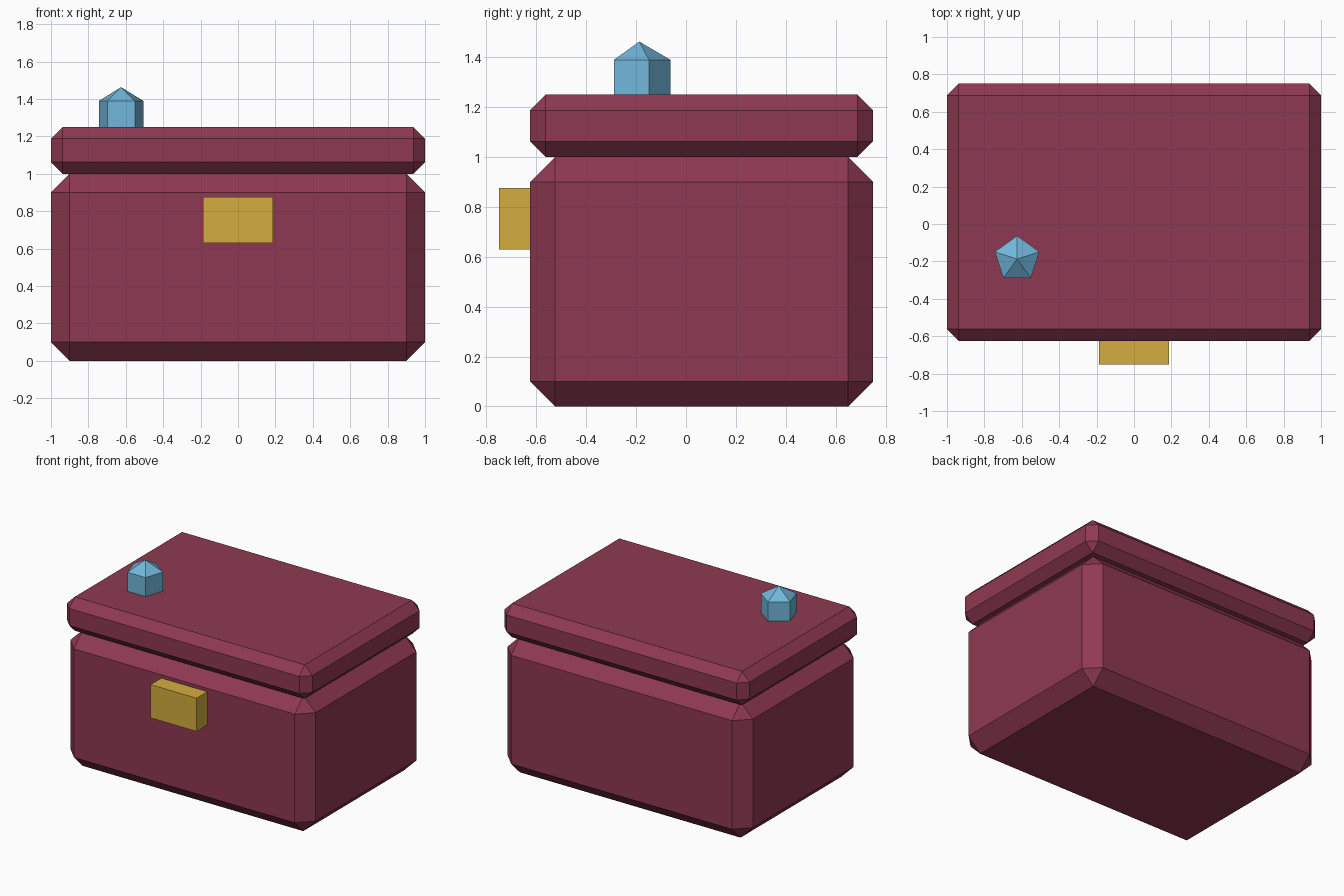
import bpy, bmesh, math

if "Cube" in bpy.data.objects:
    bpy.data.objects.remove(bpy.data.objects["Cube"])


def linear(c):
    c /= 255
    return c / 12.92 if c <= 0.04045 else ((c + 0.055) / 1.055) ** 2.4


def material(name, rgb):
    m = bpy.data.materials.new(name)
    m.diffuse_color = (*[linear(c) for c in rgb], 1)
    m.use_nodes = True
    m.node_tree.nodes["Principled BSDF"].inputs["Base Color"].default_value = m.diffuse_color
    return m


def finish(bm, name, mat):
    bmesh.ops.recalc_face_normals(bm, faces=bm.faces)
    mesh = bpy.data.meshes.new(name)
    bm.to_mesh(mesh)
    bm.free()
    mesh.materials.append(mat)
    obj = bpy.data.objects.new(name, mesh)
    bpy.context.collection.objects.link(obj)
    return obj


def box(name, low, high, mat, chamfer=0):
    """Box between two corners with optional one-segment chamfered edges."""
    bm = bmesh.new()
    bmesh.ops.create_cube(bm, size=1)
    for v in bm.verts:
        v.co = [(a + b) / 2 + c * (b - a) for a, b, c in zip(low, high, v.co)]
    if chamfer:
        bmesh.ops.bevel(bm, geom=bm.edges[:], offset=chamfer, segments=1,
                        profile=0.5, affect='EDGES')
    return finish(bm, name, mat)


def crystal(name, x, y, radius, z_base, z_shoulder, z_tip, mat, sides=5):
    """Upright prism with a pyramid point, one corner facing the back."""
    bm = bmesh.new()
    angles = [math.pi / 2 + i * math.tau / sides for i in range(sides)]
    rings = [[bm.verts.new((x + radius * math.cos(a), y + radius * math.sin(a), z))
              for a in angles] for z in (z_base, z_shoulder)]
    tip = bm.verts.new((x, y, z_tip))
    bottom, top = rings
    bm.faces.new(bottom[::-1])
    for i in range(sides):
        j = (i + 1) % sides
        bm.faces.new((bottom[i], bottom[j], top[j], top[i]))
        bm.faces.new((top[i], top[j], tip))
    return finish(bm, name, mat)


maroon = material("maroon", (143, 57, 82))
gold = material("gold", (213, 174, 62))
blue = material("crystal_blue", (113, 183, 218))

# Chest body and lid
box("chest_body", (-1, -0.625, 0), (1, 0.75, 1), maroon, 0.1)
box("lid", (-1, -0.625, 1), (1, 0.75, 1.25), maroon, 0.0625)

# Front latch, set into the body
box("latch", (-0.1875, -0.75, 0.63), (0.1875, -0.5, 0.875), gold)

# Crystal on the lid
crystal("crystal", -0.625, -0.1875, 0.125, 1.25, 1.39, 1.463, blue)
